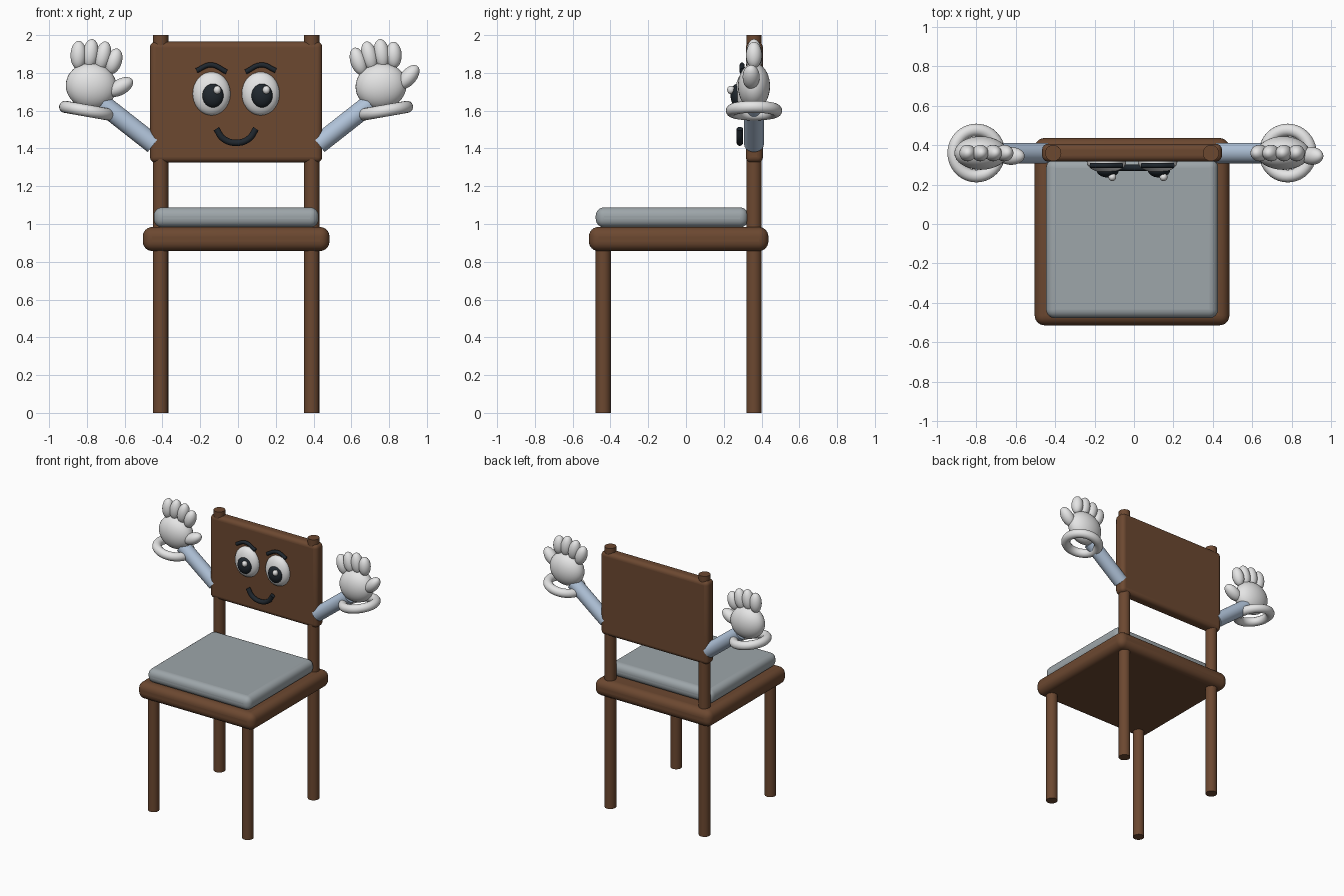
import bpy
from math import radians
from mathutils import Vector, Matrix

cube = bpy.data.objects.get("Cube")
if cube:
    bpy.data.objects.remove(cube, do_unlink=True)

CX = -0.01      # symmetry plane of the chair
POST_Y = 0.36   # depth of back posts, arms and hands


def material(name, r, g, b):
    m = bpy.data.materials.new(name)
    m.use_nodes = True
    m.diffuse_color = (r, g, b, 1)
    for node in m.node_tree.nodes:
        if node.type == 'BSDF_PRINCIPLED':
            node.inputs["Base Color"].default_value = (r, g, b, 1)
            node.inputs["Roughness"].default_value = 0.6
    return m


wood = material("brown wood", 0.15, 0.065, 0.03)
fabric = material("grey cushion", 0.34, 0.38, 0.40)
sleeve = material("pale blue sleeve", 0.44, 0.55, 0.70)
white = material("white", 0.78, 0.78, 0.78)
black = material("near black", 0.014, 0.02, 0.027)


def finish(name, mat, matrix=None):
    ob = bpy.context.object
    ob.name = name
    ob.data.materials.append(mat)
    if matrix:
        ob.matrix_world = matrix
    bpy.ops.object.shade_smooth_by_angle(angle=radians(40))
    return ob


def rounded_box(name, mat, low, high, radius):
    low, high = Vector(low), Vector(high)
    bpy.ops.mesh.primitive_cube_add(size=1)
    ob = bpy.context.object
    ob.data.transform(Matrix.Diagonal((high - low).to_4d()))
    ob.location = (low + high) / 2
    bevel = ob.modifiers.new("Rounding", 'BEVEL')
    bevel.width, bevel.segments = radius, 6
    return finish(name, mat)


def rod(name, mat, start, end, radius):
    start, end = Vector(start), Vector(end)
    axis = end - start
    bpy.ops.mesh.primitive_cylinder_add(vertices=32, radius=radius, depth=axis.length)
    turn = axis.to_track_quat('Z', 'Y').to_matrix().to_4x4()
    return finish(name, mat, Matrix.Translation((start + end) / 2) @ turn)


def ellipsoid(name, mat, centre, radii, frame=Matrix(), tilt=0):
    bpy.ops.mesh.primitive_uv_sphere_add(segments=32, ring_count=20, radius=1)
    bpy.context.object.data.transform(Matrix.Diagonal((*radii, 1)))
    turn = Matrix.Rotation(radians(tilt), 4, 'Y')
    return finish(name, mat, frame @ Matrix.Translation(centre) @ turn)


def stroke(name, centre, points, radius):
    """Flat-ended tube through three Bezier points (x, z)."""
    curve = bpy.data.curves.new(name, 'CURVE')
    curve.dimensions = '3D'
    curve.bevel_depth, curve.bevel_resolution = radius, 4
    curve.use_fill_caps = True
    spline = curve.splines.new('BEZIER')
    spline.bezier_points.add(len(points) - 1)
    for p, (x, z) in zip(spline.bezier_points, points):
        p.co = (x, 0, z)
        p.handle_left_type = p.handle_right_type = 'AUTO'
    ob = bpy.data.objects.new(name, curve)
    bpy.context.collection.objects.link(ob)
    ob.location = centre
    curve.materials.append(black)


# Seat, cushion and backrest
rounded_box("seat", wood, (-0.504, -0.514, 0.857), (0.484, 0.436, 0.984), 0.05)
rounded_box("cushion", fabric, (-0.446, -0.478, 0.982), (0.427, 0.33, 1.088), 0.045)
rounded_box("backrest", wood, (-0.466, 0.317, 1.325), (0.446, 0.407, 1.965), 0.03)

for side, label in ((1, "left"), (-1, "right")):
    # Front legs, and back legs running up into posts
    x = CX + side * 0.4
    rod(label + "_front_leg", wood, (x, -0.438, 0), (x, -0.438, 0.9), 0.04)
    rod(label + "_back_post", wood, (x, POST_Y, 0), (x, POST_Y, 2.0), 0.041)

    # Arm
    rod(label + "_arm", sleeve, (CX + side * 0.436, POST_Y, 1.422),
        (CX + side * 0.71, POST_Y, 1.637), 0.052)

    # Glove: the same hand on both sides, tipped toward the backrest
    hand = (Matrix.Translation((CX + side * 0.767, POST_Y, 1.73))
            @ Matrix.Rotation(radians(-10 * side), 4, 'Y'))
    ellipsoid(label + "_palm", white, (0, 0, 0), (0.135, 0.085, 0.122), hand)
    bpy.ops.mesh.primitive_torus_add(major_radius=0.117, minor_radius=0.032,
                                     major_segments=40, minor_segments=16)
    finish(label + "_cuff", white, hand @ Matrix.Translation((0, 0, -0.132)))
    for i, (fx, fz, length) in enumerate(((-0.095, 0.15, 0.075), (-0.033, 0.168, 0.078),
                                          (0.033, 0.168, 0.078), (0.095, 0.15, 0.07))):
        ellipsoid(f"{label}_finger_{i + 1}", white, (fx, 0, fz),
                  (0.042, 0.042, length), hand, tilt=fx * 90)
    ellipsoid(label + "_thumb", white, (0.152, -0.015, 0.022),
              (0.042, 0.045, 0.075), hand, tilt=50)

    # Eye with pupil and highlight (both gaze slightly the same way)
    ex = CX + side * 0.13
    ellipsoid(label + "_eye", white, (ex, 0.315, 1.69), (0.1, 0.055, 0.115))
    ellipsoid(label + "_pupil", black, (ex + 0.007, 0.272, 1.68), (0.056, 0.036, 0.063))
    ellipsoid(label + "_eye_highlight", white, (ex + 0.03, 0.238, 1.71), (0.02, 0.02, 0.022))

    # Eyebrow
    stroke(label + "_eyebrow", (ex, 0.297, 1.8),
           [(-0.08 * side, 0.005), (0.004 * side, 0.042), (0.08 * side, 0.012)], 0.013)

# Smile
stroke("mouth", (CX, 0.285, 1.5),
       [(-0.105, 0.004), (-0.068, -0.048), (0, -0.07), (0.068, -0.048), (0.105, 0.004)], 0.017)
